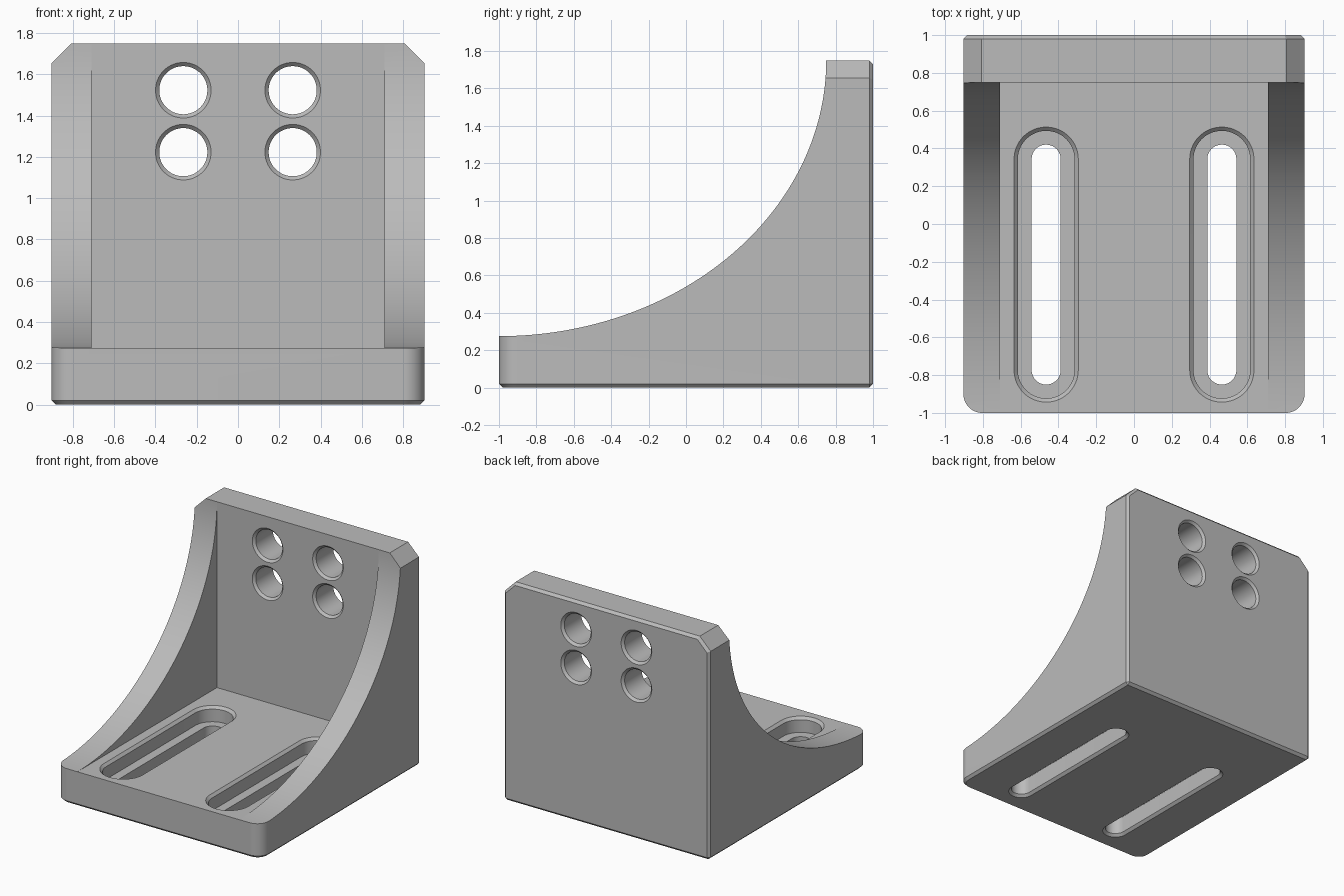
import bpy, bmesh
from math import sin, cos, pi, radians, copysign
from mathutils import Matrix, Vector

cube = bpy.data.objects.get("Cube")
if cube:
    bpy.data.objects.remove(cube, do_unlink=True)

W, TOP, FLOOR, WALL = 0.903, 1.75, 0.275, 0.75   # half width, height, plate top, wall front
RIB, CORNER, CHAMFER, EDGE = 0.71, 0.1, 0.095, 0.02

grey = bpy.data.materials.new("machined grey")
grey.use_nodes = True
colour = (0.5, 0.5, 0.5, 1)
grey.diffuse_color = colour
grey.node_tree.nodes["Principled BSDF"].inputs["Base Color"].default_value = colour


def finish(name, bm):
    bmesh.ops.recalc_face_normals(bm, faces=bm.faces)
    mesh = bpy.data.meshes.new(name)
    bm.to_mesh(mesh)
    bm.free()
    mesh.materials.append(grey)
    obj = bpy.data.objects.new(name, mesh)
    bpy.context.collection.objects.link(obj)
    return obj


def loft(rings):
    """Closed solid through a list of matching point rings."""
    bm = bmesh.new()
    loops = [[bm.verts.new(p) for p in ring] for ring in rings]
    n = len(loops[0])
    for a, b in zip(loops, loops[1:]):
        for i in range(n):
            j = (i + 1) % n
            bm.faces.new((a[i], a[j], b[j], b[i]))
    bm.faces.new(loops[0])
    bm.faces.new(loops[-1])
    return bm


def stadium(r, half, z, n=96):
    """Slot outline along y; a circle when half is zero."""
    angles = [(k + 0.5) * 2 * pi / n for k in range(n)]
    return [(r * cos(a), r * sin(a) + copysign(half, sin(a)), z) for a in angles]


def cut(target, name, bm, matrix=Matrix()):
    cutter = finish(name, bm)
    cutter.hide_render = True
    cutter.matrix_world = matrix
    bpy.context.view_layer.update()
    mod = target.modifiers.new(name, 'BOOLEAN')
    mod.operation, mod.solver, mod.object = 'DIFFERENCE', 'EXACT', cutter
    bpy.context.view_layer.objects.active = target
    bpy.ops.object.modifier_apply(modifier=name)
    bpy.data.objects.remove(cutter, do_unlink=True)


# Block with rounded front corners
steps = [i * pi / 48 for i in range(25)]
left = [(W - CORNER + CORNER * sin(a), CORNER - 1 - CORNER * cos(a)) for a in steps] + [(W, 1)]
outline = left + [(-x, y) for x, y in reversed(left)]
bm = loft([[(x, y, z) for x, y in outline] for z in (0, TOP)])

# Sloped top corners
for s in (1, -1):
    cutgeo = bmesh.ops.bisect_plane(bm, geom=bm.verts[:] + bm.edges[:] + bm.faces[:],
                                    plane_co=(s * W, 0, TOP - CHAMFER),
                                    plane_no=Vector((s, 0, 1)), clear_outer=True)
    rim = [e for e in cutgeo["geom_cut"] if isinstance(e, bmesh.types.BMEdge)]
    bmesh.ops.edgenet_fill(bm, edges=rim)

# Chamfer around the underside and the back
bmesh.ops.recalc_face_normals(bm, faces=bm.faces)
rims = [e for e in bm.edges if all(v.co.z < 1e-5 for v in e.verts)
        or all(v.co.y > 1 - 1e-5 for v in e.verts)]
bmesh.ops.bevel(bm, geom=rims, offset=EDGE, segments=1, affect='EDGES', profile=0.5)
bracket = finish("angle_bracket", bm)

# Pocket between the two ribs
box = [(-RIB, -1.2), (RIB, -1.2), (RIB, WALL), (-RIB, WALL)]
cut(bracket, "pocket", loft([[(x, y, z) for x, y in box] for z in (FLOOR, 2)]))

# Elliptical sweep of the rib edges
gap = 0.0003
sweep = [i * pi / 128 for i in range(65)]
arc = [(-1 + (1 + WALL - gap) * sin(a), TOP - (TOP - FLOOR - gap) * cos(a)) for a in sweep]
arc = [(-1.2, FLOOR + gap)] + arc + [(WALL - gap, 2), (-1.2, 2)]
cut(bracket, "rib_sweep", loft([[(x, y, z) for y, z in arc] for x in (-1.2, 1.2)]))

# Counterbored slots in the base plate
R, BORE, LEDGE = 0.077, 0.15, 0.155
levels = [(-EDGE, R + 2 * EDGE), (EDGE, R), (LEDGE, R), (LEDGE, BORE),
          (FLOOR - EDGE, BORE), (FLOOR + EDGE, BORE + 2 * EDGE)]
for s in (1, -1):
    cut(bracket, "slot", loft([stadium(r, 0.558, z) for z, r in levels]),
        Matrix.Translation((s * 0.465, -0.215, 0)))

# Chamfered round holes through the wall
R, C = 0.1165, 0.018
levels = [(-C, R + 2 * C), (C, R), (1 - WALL - C, R), (1 - WALL + C, R + 2 * C)]
for s in (1, -1):
    for z in (1.223, 1.523):
        cut(bracket, "hole", loft([stadium(r, 0, d) for d, r in levels]),
            Matrix.Translation((s * 0.265, WALL, z)) @ Matrix.Rotation(-pi / 2, 4, 'X'))

bpy.ops.object.select_all(action='DESELECT')
bracket.select_set(True)
bpy.context.view_layer.objects.active = bracket
bpy.ops.object.shade_smooth_by_angle(angle=radians(5))
